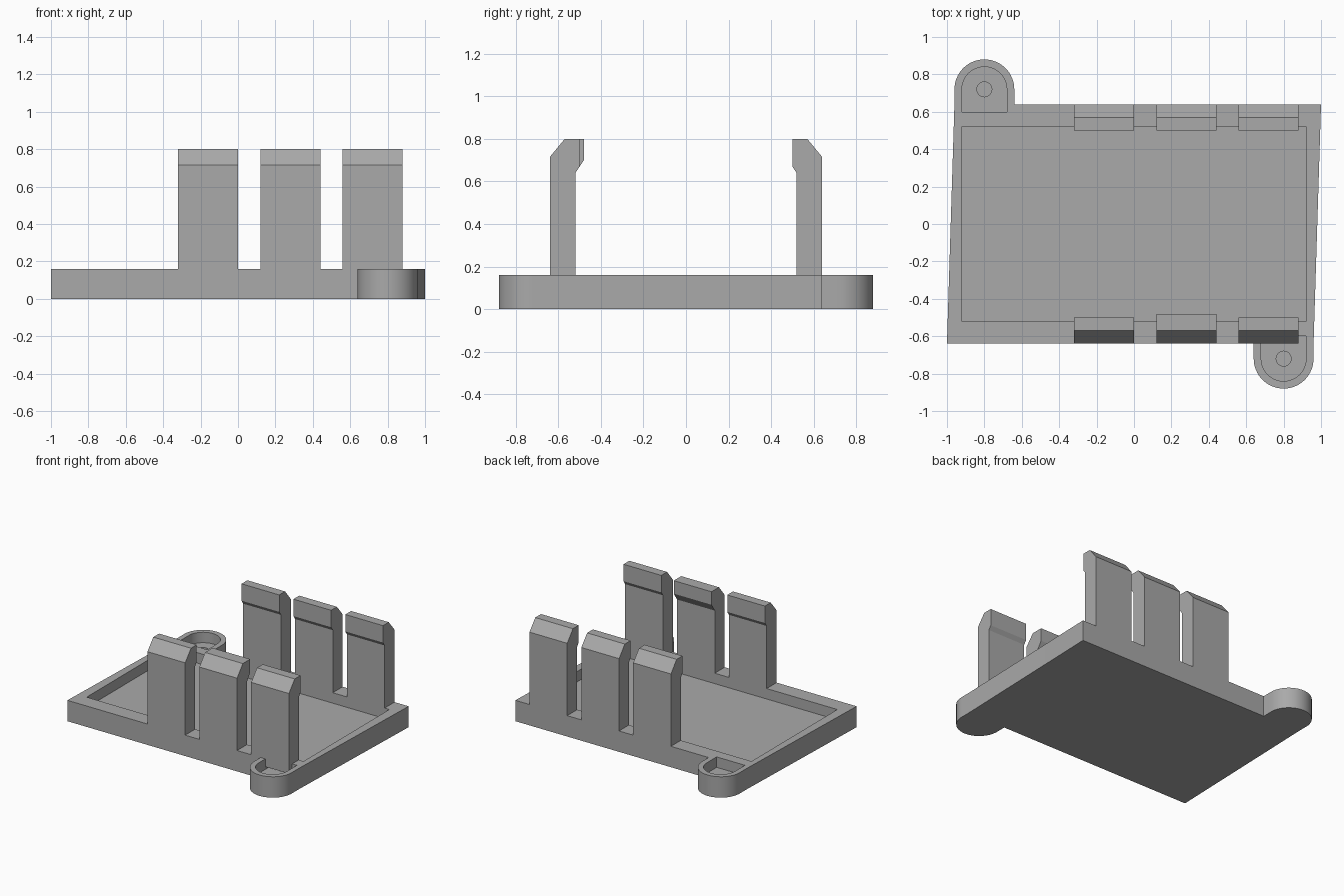
import bpy, bmesh, math
from mathutils import Vector

cube = bpy.data.objects.get("Cube")
if cube:
    bpy.data.objects.remove(cube, do_unlink=True)

grey = bpy.data.materials.new("plain grey")
grey.use_nodes = True
COLOUR = (0.4, 0.4, 0.4, 1)
grey.diffuse_color = COLOUR
grey.node_tree.nodes["Principled BSDF"].inputs["Base Color"].default_value = COLOUR


def prism(name, points, depth):
    """Extrude a closed 3D outline along the vector depth."""
    bm = bmesh.new()
    face = bm.faces.new([bm.verts.new(p) for p in points])
    ext = bmesh.ops.extrude_face_region(bm, geom=[face])
    top = [v for v in ext["geom"] if isinstance(v, bmesh.types.BMVert)]
    bmesh.ops.translate(bm, verts=top, vec=Vector(depth))
    bmesh.ops.recalc_face_normals(bm, faces=bm.faces)
    mesh = bpy.data.meshes.new(name)
    bm.to_mesh(mesh)
    bm.free()
    mesh.materials.append(grey)
    ob = bpy.data.objects.new(name, mesh)
    bpy.context.collection.objects.link(ob)
    return ob


def block(name, outline, z0, z1):
    return prism(name, [(x, y, z0) for x, y in outline], (0, 0, z1 - z0))


def rect(hx, hy):
    return [(-hx, -hy), (hx, -hy), (hx, hy), (-hx, hy)]


def arc(cx, cy, r, start, sweep, steps):
    return [(cx + r * math.cos(start + sweep * i / steps),
             cy + r * math.sin(start + sweep * i / steps)) for i in range(steps + 1)]


def combine(target, tool, operation):
    """Apply a boolean and discard the tool."""
    tool.hide_render = True
    mod = target.modifiers.new("join", "BOOLEAN")
    mod.operation = operation
    mod.solver = "EXACT"
    mod.object = tool
    bpy.context.view_layer.objects.active = target
    bpy.ops.object.modifier_apply(modifier=mod.name)
    bpy.data.objects.remove(tool, do_unlink=True)


PLATE_X, PLATE_Y, TOP, FLOOR = 1.0, 0.64, 0.16, 0.08
EAR_X, EAR_Y = 0.8, 0.72

# Tray outline with one rounded ear, repeated by a half turn
half = [(-PLATE_X, -PLATE_Y), (EAR_X - 0.16, -PLATE_Y)]
half += arc(EAR_X, -EAR_Y, 0.16, math.pi, math.pi, 32)
half += [(EAR_X + 0.16, -PLATE_Y)]
tray = block("clip_tray", half + [(-x, -y) for x, y in half], 0, TOP)

# Main recess
combine(tray, block("recess", rect(0.92, 0.52), FLOOR, 0.3), "DIFFERENCE")

# Ear recesses and screw holes
for s in (1, -1):
    pocket = arc(EAR_X, -EAR_Y, 0.12, math.pi, math.pi, 32)
    pocket += [(EAR_X + 0.12, -0.6), (EAR_X - 0.12, -0.6)]
    hole = arc(EAR_X, -EAR_Y, 0.04, 0, math.tau, 24)[:-1]
    for name, outline, z in (("ear_recess", pocket, FLOOR), ("screw_hole", hole, 0.03)):
        cutter = block(name, [(s * x, s * y) for x, y in outline], z, 0.3)
        combine(tray, cutter, "DIFFERENCE")

# Snap clips: three per side, the middle front hook reaching further in
for side in (-1, 1):
    for i, x in enumerate((-0.32, 0.12, 0.56)):
        tip = 0.48 if side < 0 and i == 1 else 0.50
        under = 0.64 + 1.5 * (0.52 - tip)
        profile = [(0.64, 0.1), (0.64, 0.715), (0.57, 0.8), (tip, 0.8),
                   (tip, under), (0.52, 0.64), (0.52, 0.1)]
        clip = prism("snap_clip", [(x, side * y, z) for y, z in profile], (0.32, 0, 0))
        combine(tray, clip, "UNION")

# Smooth the rounded walls, keep corners crisp
bpy.ops.object.select_all(action="DESELECT")
tray.select_set(True)
bpy.context.view_layer.objects.active = tray
bpy.ops.object.shade_smooth_by_angle(angle=math.radians(25))
